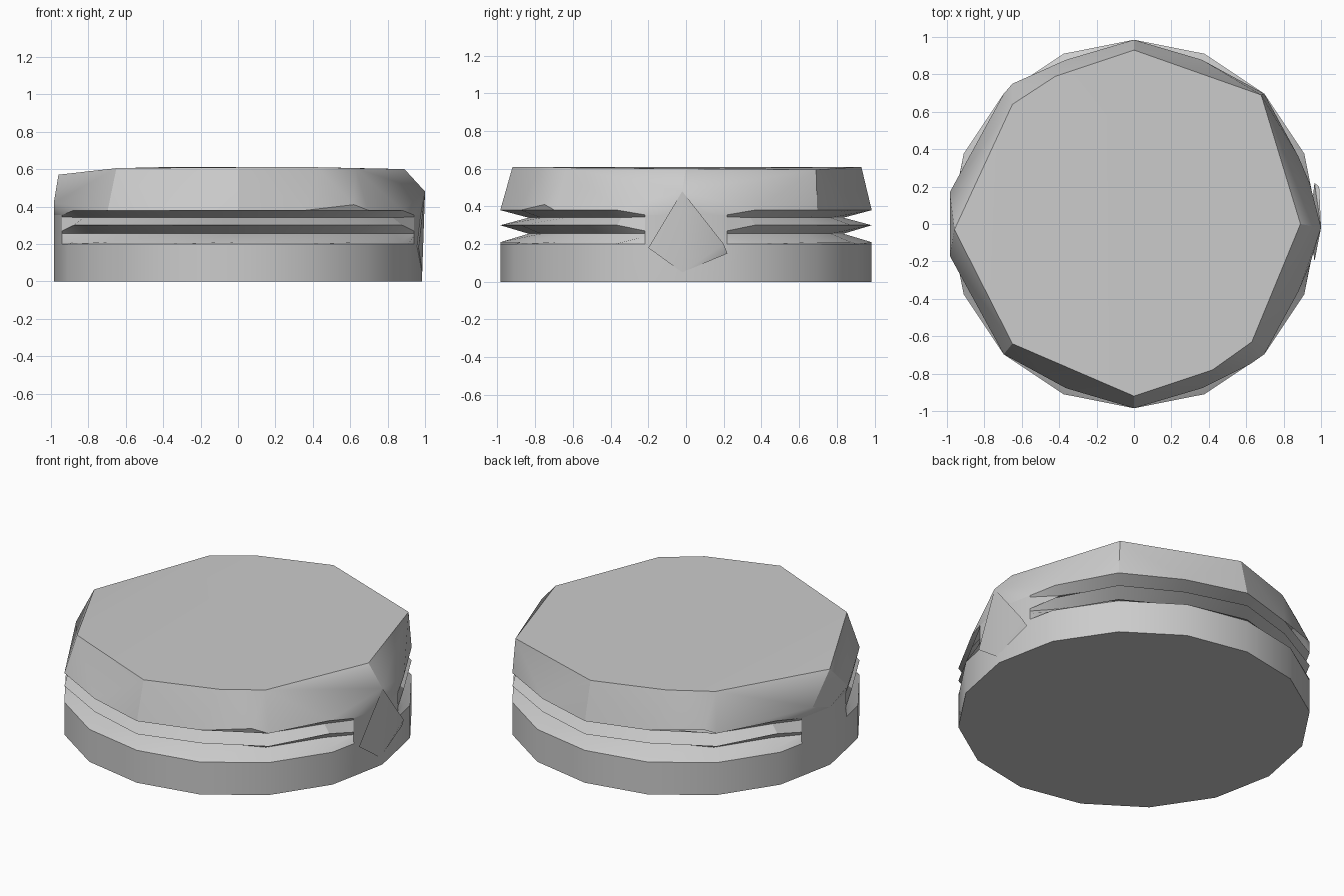
import bpy, bmesh
from math import sin, cos, radians

if "Cube" in bpy.data.objects:
    bpy.data.objects.remove(bpy.data.objects["Cube"])

# Angles: sixteen regular sides plus the four points where the grooves run out
TIPS = (13, 167, 193, 347)
ANGLES = sorted([k * 22.5 for k in range(16)] + list(TIPS))


def side_angle(a):
    """Angle away from the x axis, 0 (left/right) to 90 (front/back)."""
    a = a % 180
    return min(a, 180 - a)


def polar(r, a, z):
    return (r * cos(radians(a)), r * sin(radians(a)), z)


def outer_radius(a):
    s = side_angle(a)
    if s == 13:
        return 0.965
    return 0.985 if s % 45 == 0 else 0.95


def groove_ring(z, tip_z, valley):
    """One edge loop of a groove; the grooves taper to nothing at the sides."""
    ring = []
    for a in ANGLES:
        s = side_angle(a)
        depth = 0.0
        if valley and s > 20:
            depth = 0.05 + 0.10 * (s - 20) / 70
        zz = tip_z if s < 20 else z
        ring.append(polar(outer_radius(a) - depth, a, zz))
    return ring


def base_ring(z):
    ring = []
    for a in ANGLES:
        s = side_angle(a)
        # keep the extra points on the straight sides of the 16-gon
        r = 0.985 if s != 13 else 0.967
        ring.append(polar(r, a, z))
    return ring


def finish(name, bm):
    bmesh.ops.recalc_face_normals(bm, faces=bm.faces)
    mesh = bpy.data.meshes.new(name)
    bm.to_mesh(mesh)
    bm.free()
    ob = bpy.data.objects.new(name, mesh)
    bpy.context.collection.objects.link(ob)
    bpy.ops.object.select_all(action='DESELECT')
    ob.select_set(True)
    bpy.context.view_layer.objects.active = ob
    bpy.ops.object.shade_smooth_by_angle(angle=radians(28))
    return ob


# Base band with the two zigzag grooves above it
rim = groove_ring(0.38, 0.355, False)
rings = [base_ring(0), base_ring(0.2),
         groove_ring(0.21, 0.24, False),
         groove_ring(0.255, 0.255, True),
         groove_ring(0.30, 0.27, False),
         groove_ring(0.34, 0.345, True),
         rim]
bm = bmesh.new()
loops = [[bm.verts.new(p) for p in ring] for ring in rings]
n = len(ANGLES)
for lo, hi in zip(loops, loops[1:]):
    for i in range(n):
        j = (i + 1) % n
        bm.faces.new((lo[i], lo[j], hi[j], hi[i]))
bm.faces.new(loops[0][::-1])
finish("grooved_base", bm)

# Faceted lid: irregular top outline over a rim, wrapped by a convex hull
top = [(0, 0.93, 0.61), (0.68, 0.69, 0.595), (0.89, 0.0, 0.6),
       (0.63, -0.63, 0.605), (0.42, -0.78, 0.61), (0, -0.92, 0.61),
       (-0.65, -0.64, 0.605), (-0.96, -0.03, 0.57),
       (-0.65, 0.64, 0.605), (-0.42, 0.79, 0.61)]
shoulder = [(1.0, -0.02, 0.48), (0.62, -0.75, 0.41), (-0.985, -0.17, 0.42),
            (-0.985, 0.17, 0.42), (-0.65, 0.75, 0.41)]
bm = bmesh.new()
for p in top + shoulder + rim:
    bm.verts.new(p)
bmesh.ops.convex_hull(bm, input=bm.verts)
bm.normal_update()
# the underside is hidden inside the body
under = [f for f in bm.faces if f.normal.z < -0.5]
bmesh.ops.delete(bm, geom=under, context='FACES')
bmesh.ops.dissolve_limit(bm, angle_limit=radians(1), verts=bm.verts,
                         edges=bm.edges)
finish("faceted_lid", bm)

# Pointed pad joining lid and base on the right side
bm = bmesh.new()
for p in [(1.0, -0.02, 0.48), (0.965, 0.22, 0.15), (0.965, -0.2, 0.18),
          (0.985, -0.02, 0.05), (0.99, 0.2, 0.2), (0.94, 0, 0.2)]:
    bm.verts.new(p)
bmesh.ops.convex_hull(bm, input=bm.verts)
finish("side_pad", bm)
